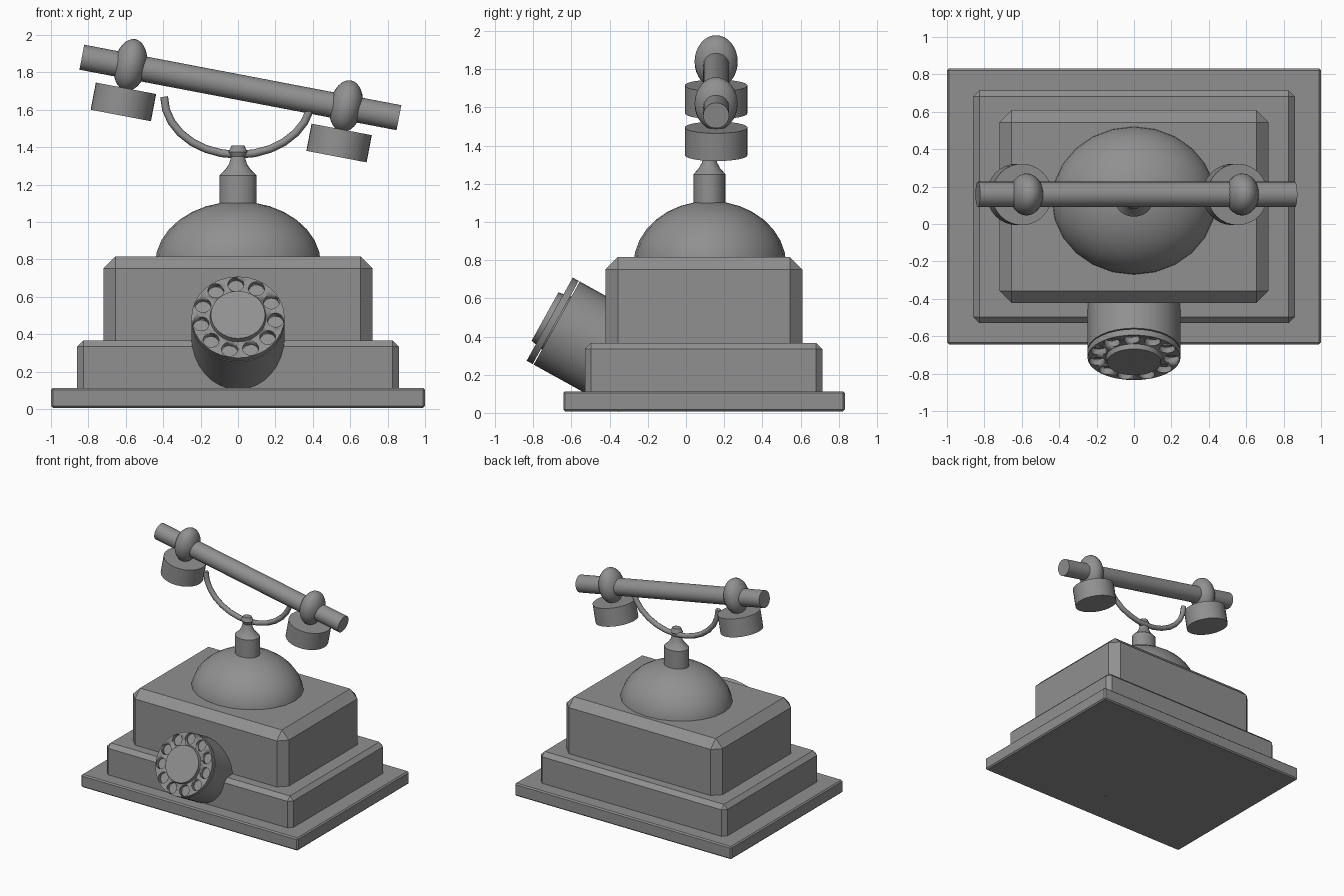
import bpy, math
from mathutils import Matrix

if "Cube" in bpy.data.objects:
    bpy.data.objects.remove(bpy.data.objects["Cube"])

grey = bpy.data.materials.new("dark_grey")
grey.diffuse_color = (0.28, 0.28, 0.28, 1)
grey.use_nodes = True
grey.node_tree.nodes["Principled BSDF"].inputs["Base Color"].default_value = grey.diffuse_color


def finish(ob, name, smooth=True):
    ob.name = name
    ob.data.materials.append(grey)
    if smooth:
        bpy.ops.object.shade_smooth_by_angle(angle=math.radians(35))
    return ob


def box(name, x, y0, y1, z0, z1, bevel):
    bpy.ops.mesh.primitive_cube_add(size=1, location=(0, (y0 + y1) / 2, (z0 + z1) / 2))
    ob = bpy.context.object
    ob.scale = (2 * x, y1 - y0, z1 - z0)
    bpy.ops.object.transform_apply(location=False, rotation=False, scale=True)
    mod = ob.modifiers.new("chamfer", 'BEVEL')
    mod.width, mod.segments = bevel, 1
    return finish(ob, name, False)


def cone(name, frame, r0, r1, z0, z1, sides=32):
    """Cylinder or cone along the local z axis of a frame, from z0 to z1."""
    bpy.ops.mesh.primitive_cone_add(vertices=sides, radius1=r0, radius2=r1, depth=z1 - z0)
    ob = bpy.context.object
    ob.matrix_world = frame @ Matrix.Translation((0, 0, (z0 + z1) / 2))
    return finish(ob, name)


def ball(name, frame, size, segments=24, rings=16):
    bpy.ops.mesh.primitive_uv_sphere_add(segments=segments, ring_count=rings, radius=1)
    ob = bpy.context.object
    ob.matrix_world = frame @ Matrix.Diagonal((*size, 1))
    return finish(ob, name)


def lathe(name, profile, location, yscale=1, sides=24):
    verts, faces = [], []
    for r, z in profile:
        for i in range(sides):
            a = 2 * math.pi * i / sides
            verts.append((r * math.cos(a), r * math.sin(a) * yscale, z))
    for k in range(len(profile) - 1):
        for i in range(sides):
            j = (i + 1) % sides
            faces.append((k * sides + i, k * sides + j, (k + 1) * sides + j, (k + 1) * sides + i))
    faces.append(tuple(reversed(range(sides))))
    faces.append(tuple(range(len(verts) - sides, len(verts))))
    me = bpy.data.meshes.new(name)
    me.from_pydata(verts, [], faces)
    ob = bpy.data.objects.new(name, me)
    bpy.context.collection.objects.link(ob)
    ob.location = location
    bpy.ops.object.select_all(action='DESELECT')
    ob.select_set(True)
    bpy.context.view_layer.objects.active = ob
    return finish(ob, name)


# Stepped case
box("base_plate", 1.0, -0.643, 0.832, 0.007, 0.113, 0.01)
box("lower_case", 0.86, -0.53, 0.715, 0.05, 0.367, 0.033)
box("upper_case", 0.72, -0.423, 0.61, 0.28, 0.817, 0.066)

# Dome and neck
ball("dome", Matrix.Translation((0, 0.125, 0.775)), (0.443, 0.4, 0.335))
lathe("neck", [(0.1, 1.05), (0.1, 1.25), (0.068, 1.28), (0.048, 1.31), (0.036, 1.35),
               (0.05, 1.375), (0.035, 1.408)], (0, 0.123, 0), 0.84)

# Cradle: half-ellipse tube
curve = bpy.data.curves.new("cradle", 'CURVE')
curve.dimensions = '3D'
curve.bevel_depth, curve.bevel_resolution, curve.use_fill_caps = 0.021, 2, True
spline = curve.splines.new('POLY')
steps = 14
spline.points.add(steps)
for i, p in enumerate(spline.points):
    a = math.pi * (1 + i / steps)
    p.co = (0.395 * math.cos(a), 0.14, 1.67 + 0.31 * math.sin(a), 1)
curve.materials.append(grey)
bpy.context.collection.objects.link(bpy.data.objects.new("cradle", curve))

# Handset, built in a tilted frame
hand = Matrix.Translation((0, 0.158, 1.722)) @ Matrix.Rotation(math.radians(10.8), 4, 'Y')
along = hand @ Matrix.Rotation(math.pi / 2, 4, 'Y')
cone("handset_rod", along, 0.068, 0.068, -0.85, 0.876)
for side, part in ((-1, "earpiece"), (1, "mouthpiece")):
    spot = hand @ Matrix.Translation((side * 0.587, 0, 0))
    ball(part + "_collar", spot @ Matrix.Translation((0, 0, 0.008)), (0.088, 0.113, 0.14))
    cone(part, spot, 0.164, 0.164, -0.267, -0.119)

# Dial, local z points out of the dial face
dial = Matrix.Translation((0, -0.714, 0.491)) @ Matrix.Rotation(math.radians(61), 4, 'X')
cone("dial_housing", dial, 0.249, 0.249, -0.553, -0.042)
plate = cone("finger_plate", dial, 0.249, 0.249, -0.036, 0)
cone("dial_hub", dial, 0.16, 0.145, -0.05, 0.028)

# Finger holes
holes = []
for i in range(11):
    a = 2 * math.pi * (i + 0.1) / 11 + math.pi / 2
    at = dial @ Matrix.Translation((0.201 * math.cos(a), 0.201 * math.sin(a), 0))
    holes.append(cone("hole_cutter", at, 0.043, 0.043, -0.1, 0.1, 16))
bpy.ops.object.select_all(action='DESELECT')
for h in holes:
    h.select_set(True)
bpy.context.view_layer.objects.active = holes[0]
bpy.ops.object.join()
cutter = bpy.context.object
cutter.name = "hole_cutter"
mod = plate.modifiers.new("holes", 'BOOLEAN')
mod.object, mod.operation, mod.solver = cutter, 'DIFFERENCE', 'EXACT'
cutter.hide_render = True
cutter.hide_set(True)
